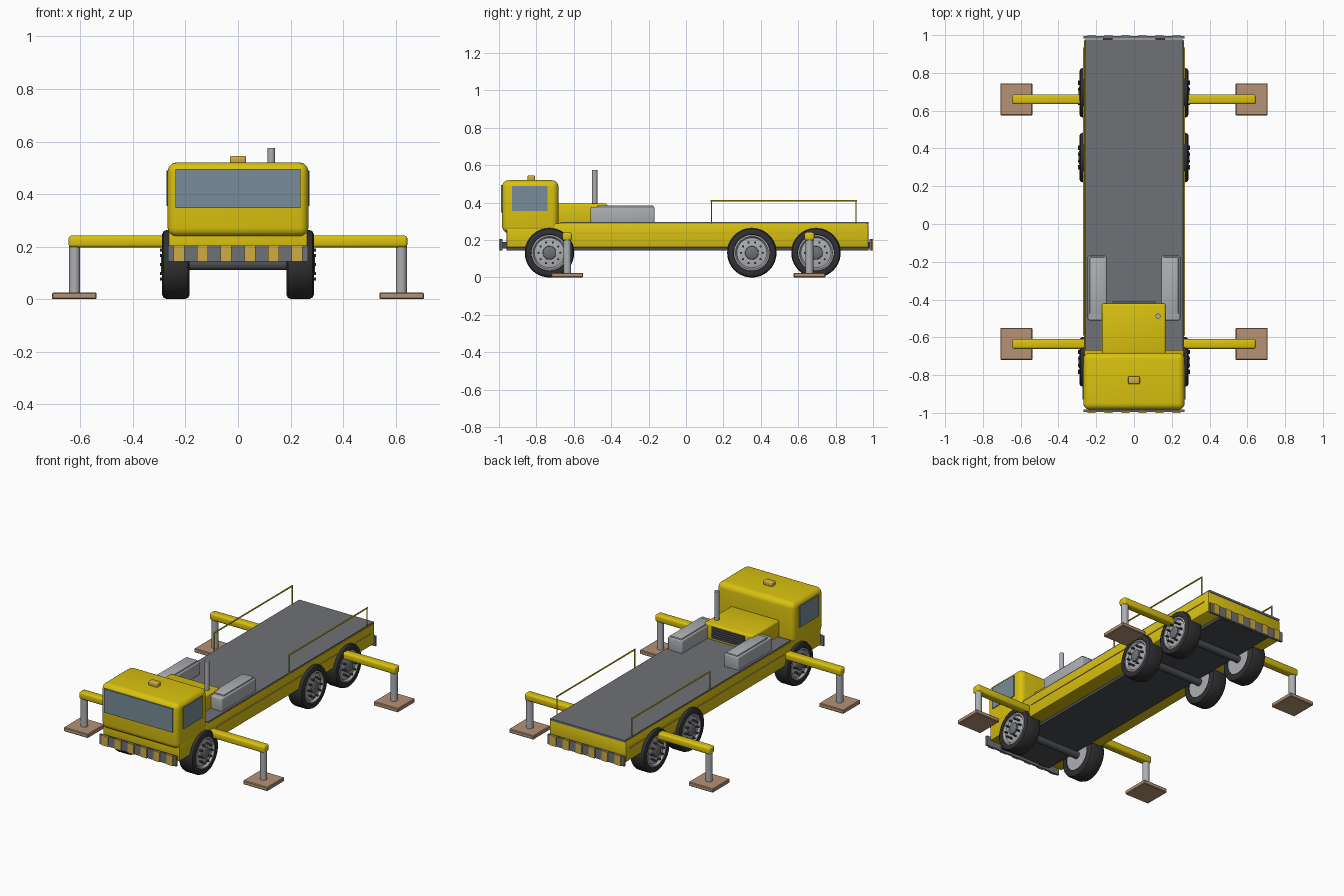
import bpy, bmesh, math
from mathutils import Matrix, Vector

old = bpy.data.objects.get("Cube")
if old:
    bpy.data.objects.remove(old)


def material(name, r, g, b):
    m = bpy.data.materials.new(name)
    m.use_nodes = True
    m.diffuse_color = (r, g, b, 1)
    bsdf = m.node_tree.nodes["Principled BSDF"]
    bsdf.inputs["Base Color"].default_value = (r, g, b, 1)
    bsdf.inputs["Roughness"].default_value = 0.6
    return m


YELLOW = material("body yellow", 0.70, 0.54, 0.005)
AMBER = material("amber", 0.62, 0.42, 0.06)
DECK = material("deck grey", 0.16, 0.165, 0.18)
DARK = material("underframe grey", 0.07, 0.075, 0.085)
STEEL = material("light steel", 0.42, 0.43, 0.45)
GLASS = material("window blue grey", 0.19, 0.26, 0.31)
RUBBER = material("tyre black", 0.03, 0.03, 0.033)
WOOD = material("foot pad tan", 0.46, 0.29, 0.18)


def finish(name, bm, mat):
    bmesh.ops.recalc_face_normals(bm, faces=bm.faces)
    me = bpy.data.meshes.new(name)
    bm.to_mesh(me)
    bm.free()
    me.materials.append(mat)
    ob = bpy.data.objects.new(name, me)
    bpy.context.collection.objects.link(ob)
    bpy.ops.object.select_all(action="DESELECT")
    ob.select_set(True)
    bpy.context.view_layer.objects.active = ob
    bpy.ops.object.shade_smooth_by_angle(angle=math.radians(35))
    return ob


def box(name, mat, x, y, z, bevel=0, segments=3):
    """Box from (low, high) ranges, with optional rounded edges."""
    bm = bmesh.new()
    size = [r[1] - r[0] for r in (x, y, z)]
    mid = Vector([(r[0] + r[1]) / 2 for r in (x, y, z)])
    bmesh.ops.create_cube(bm, size=1, matrix=Matrix.Translation(mid) @ Matrix.Diagonal((*size, 1)))
    if bevel:
        bmesh.ops.bevel(bm, geom=bm.edges[:], offset=bevel, segments=segments,
                        profile=0.5, affect="EDGES")
    return finish(name, bm, mat)


def span(a, b, s):
    return tuple(sorted((a * s, b * s)))


def rod(name, mat, start, end, radius, sides=20):
    bm = bmesh.new()
    a, b = Vector(start), Vector(end)
    turn = (b - a).to_track_quat("Z", "Y").to_matrix().to_4x4()
    bmesh.ops.create_cone(bm, cap_ends=True, segments=sides, radius1=radius, radius2=radius,
                          depth=(b - a).length, matrix=Matrix.Translation((a + b) / 2) @ turn)
    return finish(name, bm, mat)


def lathe(name, mat, profile, side, y, z, steps=40):
    """Spin (x, radius) points around a sideways axle."""
    bm = bmesh.new()
    verts = [bm.verts.new((x * side, 0, r)) for x, r in profile]
    edges = [bm.edges.new(p) for p in zip(verts, verts[1:])]
    bmesh.ops.spin(bm, geom=verts + edges, cent=(0, 0, 0), axis=(1, 0, 0),
                   angle=math.tau, steps=steps)
    bmesh.ops.remove_doubles(bm, verts=bm.verts, dist=0.0002)
    bmesh.ops.translate(bm, verts=bm.verts, vec=(0, y, z))
    return finish(name, bm, mat)


# Chassis and load deck
box("chassis_body", YELLOW, (-0.265, 0.265), (-0.96, 0.975), (0.16, 0.29), 0.008, 2)
box("deck_plate", DECK, (-0.259, 0.259), (-0.67, 0.977), (0.285, 0.298))
box("underframe", DARK, (-0.175, 0.175), (-0.96, 0.975), (0.143, 0.165))

# Cab with windows
box("cab", YELLOW, (-0.268, 0.268), (-0.983, -0.682), (0.238, 0.52), 0.034, 5)
box("windscreen", GLASS, (-0.238, 0.238), (-0.99, -0.981), (0.347, 0.495))
for s, label in ((1, "left"), (-1, "right")):
    box(label + "_side_window", GLASS, span(0.266, 0.273, s), (-0.93, -0.74), (0.355, 0.49))
box("roof_beacon", AMBER, (-0.031, 0.031), (-0.847, -0.807), (0.515, 0.545), 0.007)

# Engine cover, rear grille and exhaust
box("engine_cover", YELLOW, (-0.17, 0.168), (-0.69, -0.42), (0.28, 0.395), 0.012)
box("grille", DARK, (-0.115, 0.115), (-0.421, -0.415), (0.31, 0.38))
for i in range(5):
    z = 0.315 + i * 0.013
    box("grille_slat", DECK, (-0.11, 0.11), (-0.417, -0.408), (z, z + 0.007))
rod("exhaust_stack", STEEL, (0.127, -0.488, 0.29), (0.127, -0.488, 0.575), 0.014)

# Bumpers with warning stripes
for s, label in ((-1, "front"), (1, "rear")):
    box(label + "_bumper", DECK, (-0.267, 0.267), span(0.982, 0.994, s), (0.143, 0.205))
    for i in range(6):
        x = -0.225 + i * 0.09
        box(label + "_bumper_stripe", AMBER, (x - 0.021, x + 0.021),
            span(0.993, 1.0, s), (0.143, 0.205))
    for x in (-0.14, 0.14):
        box(label + "_bumper_bracket", DARK, (x - 0.025, x + 0.025),
            span(0.95, 0.984, s), (0.155, 0.19))

# Wheels
TYRE = [(0.185, 0.09), (0.184, 0.115), (0.190, 0.127), (0.203, 0.132), (0.270, 0.132),
        (0.283, 0.127), (0.289, 0.115), (0.287, 0.098), (0.278, 0.092), (0.185, 0.09)]
RIM = [(0.19, 0.0), (0.19, 0.093), (0.284, 0.097), (0.286, 0.088), (0.274, 0.08),
       (0.280, 0.045), (0.280, 0.0)]
HUB = [(0.275, 0.037), (0.289, 0.035), (0.294, 0.026), (0.294, 0.0)]
AXLE_Z = 0.132
for y, label in ((-0.73, "front"), (0.352, "middle"), (0.695, "rear")):
    rod(label + "_axle", DARK, (-0.2, y, AXLE_Z), (0.2, y, AXLE_Z), 0.022)
    for s in (1, -1):
        lathe(label + "_tyre", RUBBER, TYRE, s, y, AXLE_Z)
        lathe(label + "_rim", STEEL, RIM, s, y, AXLE_Z)
        lathe(label + "_hub", DECK, HUB, s, y, AXLE_Z, 24)
        for k in range(10):
            a = math.tau * k / 10
            by, bz = y + 0.058 * math.cos(a), AXLE_Z + 0.058 * math.sin(a)
            rod(label + "_wheel_bolt", DARK, (0.27 * s, by, bz), (0.296 * s, by, bz), 0.006, 8)

for s, label in ((1, "left"), (-1, "right")):
    # Outriggers
    for y, end in ((-0.635, "front"), (0.66, "rear")):
        name = label + "_" + end + "_outrigger_"
        box(name + "beam", YELLOW, span(0.2, 0.645, s), (y - 0.026, y + 0.026),
            (0.197, 0.242), 0.012)
        rod(name + "leg", STEEL, (0.622 * s, y, 0.02), (0.622 * s, y, 0.205), 0.021, 24)
        box(name + "foot", WOOD, span(0.538, 0.708, s), (y - 0.085, y + 0.085),
            (0, 0.025), 0.004, 1)

    # Storage boxes beside the engine cover
    box(label + "_storage_box", STEEL, span(0.145, 0.245, s), (-0.51, -0.168),
        (0.29, 0.378), 0.008)
    box(label + "_storage_lid", STEEL, span(0.155, 0.235, s), (-0.475, -0.175),
        (0.37, 0.386), 0.004, 2)

    # Side strip and safety rail
    box(label + "_side_strip", AMBER, span(0.264, 0.269, s), (-0.59, 0.935), (0.232, 0.241))
    x = 0.26 * s
    rod(label + "_rail", YELLOW, (x, 0.132, 0.41), (x, 0.913, 0.41), 0.0045, 8)
    for y in (0.136, 0.909):
        rod(label + "_rail_post", YELLOW, (x, y, 0.28), (x, y, 0.412), 0.0035, 8)
